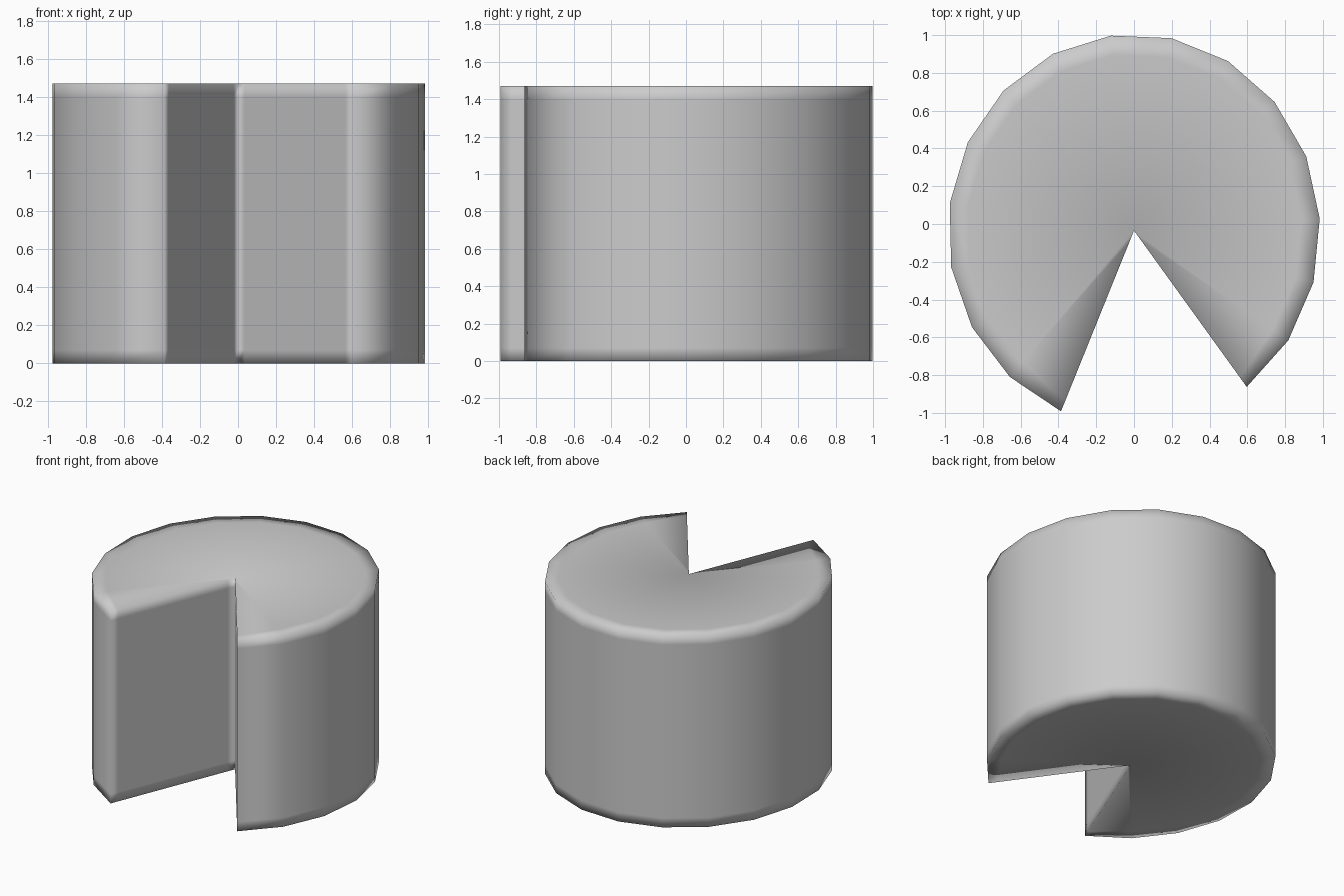
import bpy, bmesh
from math import cos, sin, radians

if "Cube" in bpy.data.objects:
    bpy.data.objects.remove(bpy.data.objects["Cube"])

RX, RY, CY, H = 0.985, 1.04, -0.035, 1.47
START, END, N = -52.7, 246.9, 16
LOOP = 0.07          # support loop distance from top and bottom

def rim(i, scale=1.0):
    a = radians(START + (END - START) * i / N)
    return (RX * scale * cos(a), CY + RY * scale * sin(a))

# plan outline: apex, first cut, arc, second cut (with support columns)
outline = [(0, CY), rim(0, 0.06), rim(0, 0.94)]
outline += [rim(i) for i in range(N + 1)]
outline += [rim(N, 0.94), rim(N, 0.06)]
count = len(outline)

bm = bmesh.new()
rings = [[bm.verts.new((x, y, z)) for x, y in outline]
         for z in (0, LOOP, H - LOOP, H)]

# side walls
for lo, hi in zip(rings, rings[1:]):
    for i in range(count):
        j = (i + 1) % count
        bm.faces.new((lo[i], lo[j], hi[j], hi[i]))

# caps: inner ring fanned to the apex, with soft rim and soft cut edges
for ring, z in ((rings[0], 0), (rings[-1], H)):
    apex, arc = ring[0], ring[3:3 + N + 1]
    inner = [bm.verts.new((*rim(i, 0.9), z)) for i in range(1, N)]
    for i in range(N - 2):
        bm.faces.new((arc[i + 1], arc[i + 2], inner[i + 1], inner[i]))
        bm.faces.new((apex, inner[i], inner[i + 1]))
    bm.faces.new((arc[0], arc[1], inner[0]))
    bm.faces.new((arc[N - 1], arc[N], inner[-1]))
    for edge, tip in ((ring[:4], inner[0]),
                      ([ring[0], ring[-1], ring[-2], arc[N]], inner[-1])):
        for a, b in zip(edge, edge[1:]):
            bm.faces.new((a, b, tip))

bmesh.ops.recalc_face_normals(bm, faces=bm.faces)
for f in bm.faces:
    f.smooth = True
mesh = bpy.data.meshes.new("cut_wheel")
bm.to_mesh(mesh)
bm.free()
bpy.context.collection.objects.link(bpy.data.objects.new("cut_wheel", mesh))
